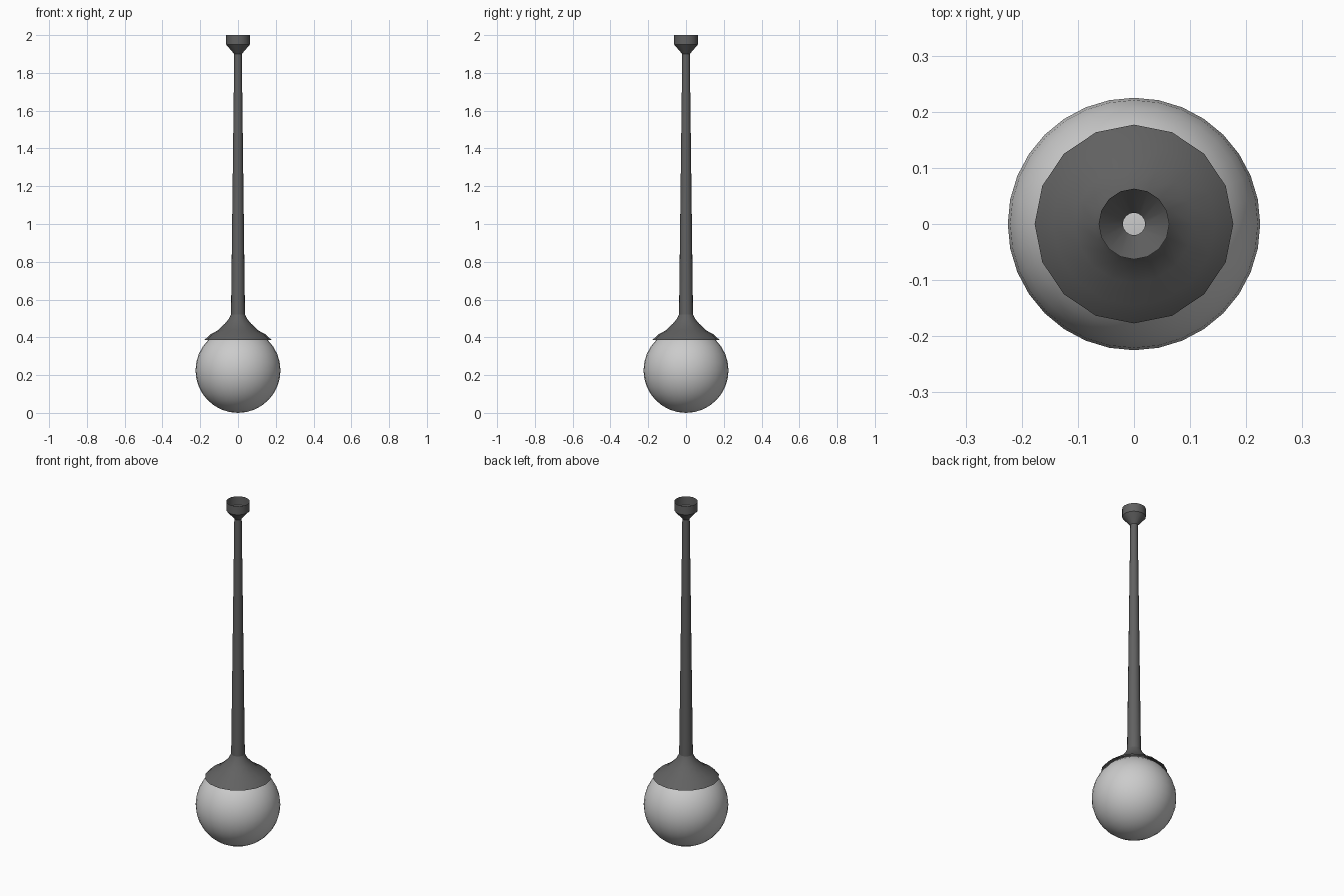
import bpy, bmesh, math

if "Cube" in bpy.data.objects:
    bpy.data.objects.remove(bpy.data.objects["Cube"])


def material(name, value):
    m = bpy.data.materials.new(name)
    m.diffuse_color = (value, value, value, 1)
    m.use_nodes = True
    m.node_tree.nodes["Principled BSDF"].inputs["Base Color"].default_value = m.diffuse_color
    return m


dark = material("dark_metal", 0.12)
light = material("pale_glass", 0.6)


def finish(obj, mat, angle):
    obj.data.materials.append(mat)
    bpy.ops.object.select_all(action='DESELECT')
    obj.select_set(True)
    bpy.context.view_layer.objects.active = obj
    bpy.ops.object.shade_smooth_by_angle(angle=math.radians(angle))


def lathe(name, profile, sides, mat):
    """Open surface of revolution from (radius, z) points."""
    bm = bmesh.new()
    rings = [[bm.verts.new((r * math.cos(2 * math.pi * i / sides),
                            r * math.sin(2 * math.pi * i / sides), z))
              for i in range(sides)] for r, z in profile]
    for a, b in zip(rings, rings[1:]):
        for i in range(sides):
            j = (i + 1) % sides
            bm.faces.new((a[i], a[j], b[j], b[i]))
    mesh = bpy.data.meshes.new(name)
    bm.to_mesh(mesh)
    bm.free()
    obj = bpy.data.objects.new(name, mesh)
    bpy.context.collection.objects.link(obj)
    finish(obj, mat, 35)


# Glass globe
bpy.ops.mesh.primitive_uv_sphere_add(segments=32, ring_count=16, radius=0.225,
                                     location=(0, 0, 0.225))
globe = bpy.context.object
globe.name = "globe"
finish(globe, light, 60)

# Flared cap over the globe, open underneath
lathe("globe_cap", [(0.177, 0.387), (0.145, 0.416), (0.105, 0.438), (0.07, 0.472),
                    (0.048, 0.498), (0.037, 0.522)], 16, dark)

# Hollow tapered stem
lathe("stem", [(0.037, 0.522), (0.02, 1.9)], 16, dark)

# Ceiling cup, open at the top
lathe("ceiling_cup", [(0.02, 1.9), (0.063, 1.95), (0.063, 2.0)], 16, dark)
